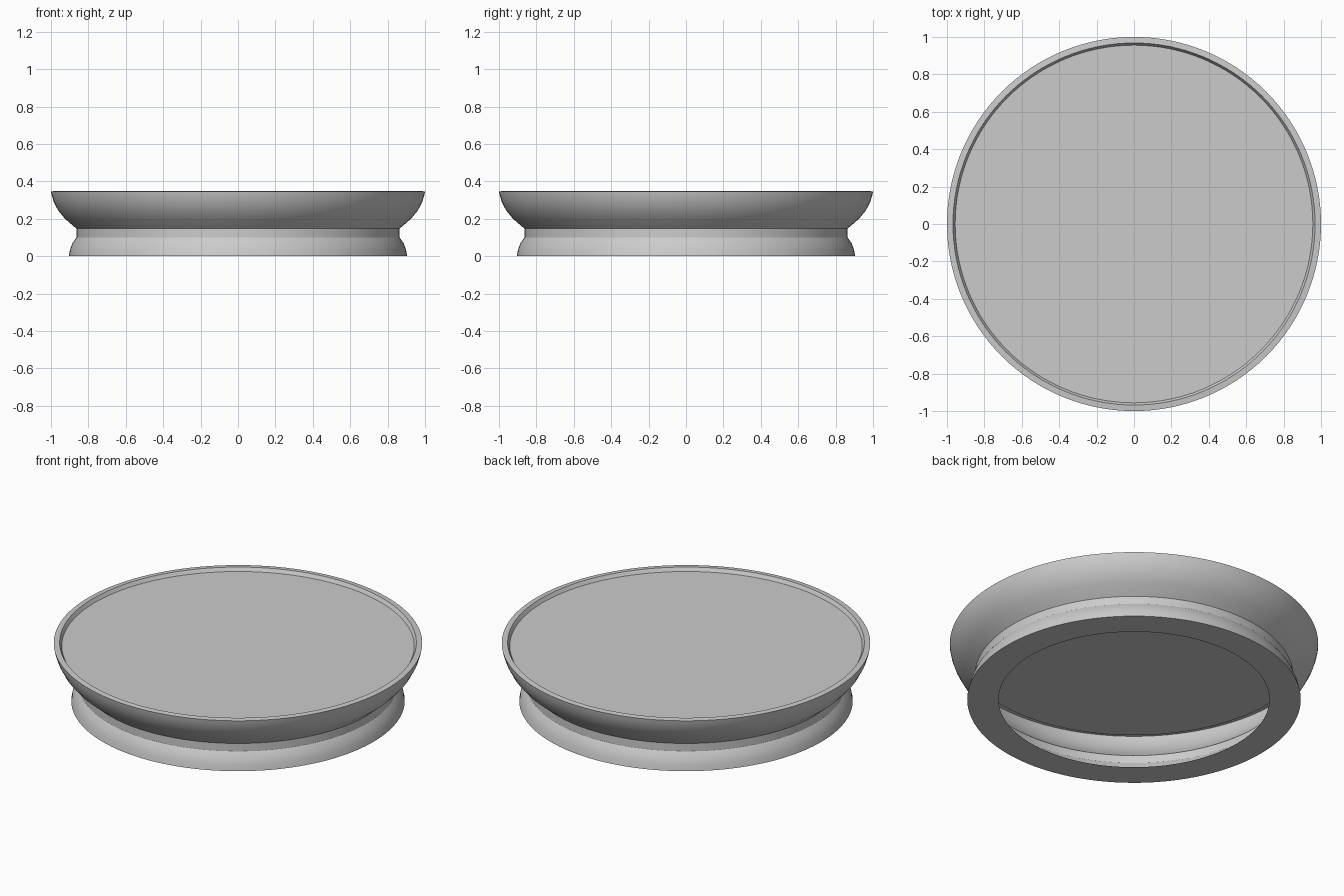
import bpy, bmesh, math

if "Cube" in bpy.data.objects:
    bpy.data.objects.remove(bpy.data.objects["Cube"])

SEGMENTS = 128


def lathe(name, profile):
    """Spin an (r, z) profile around the z axis."""
    bm = bmesh.new()
    verts = [bm.verts.new((r, 0, z)) for r, z in profile]
    edges = [bm.edges.new(pair) for pair in zip(verts, verts[1:])]
    bmesh.ops.spin(bm, geom=verts + edges, cent=(0, 0, 0), axis=(0, 0, 1),
                   angle=2 * math.pi, steps=SEGMENTS, use_duplicate=False)
    bmesh.ops.remove_doubles(bm, verts=bm.verts, dist=1e-4)
    bmesh.ops.recalc_face_normals(bm, faces=bm.faces)
    mesh = bpy.data.meshes.new(name)
    bm.to_mesh(mesh)
    bm.free()
    ob = bpy.data.objects.new(name, mesh)
    bpy.context.collection.objects.link(ob)
    bpy.ops.object.select_all(action='DESELECT')
    bpy.context.view_layer.objects.active = ob
    ob.select_set(True)
    bpy.ops.object.shade_smooth_by_angle(angle=math.radians(30))
    return ob


# Foot: open flat ring underneath, flared skirt and straight neck
lathe("base_foot", [(0.735, 0), (0.905, 0), (0.898, 0.035), (0.885, 0.07),
                    (0.864, 0.10), (0.864, 0.147)])

# Flaring bowl with a narrow rim and a sloped inner lip
lathe("bowl_rim", [(0.864, 0.147), (0.925, 0.20), (0.962, 0.245),
                   (0.985, 0.29), (0.996, 0.325), (1.0, 0.346),
                   (0.968, 0.349), (0.956, 0.328)])

# Flat top plate, slightly recessed below the rim
bpy.ops.mesh.primitive_circle_add(vertices=SEGMENTS, radius=0.956,
                                  fill_type='NGON', location=(0, 0, 0.328))
bpy.context.object.name = "top_plate"
